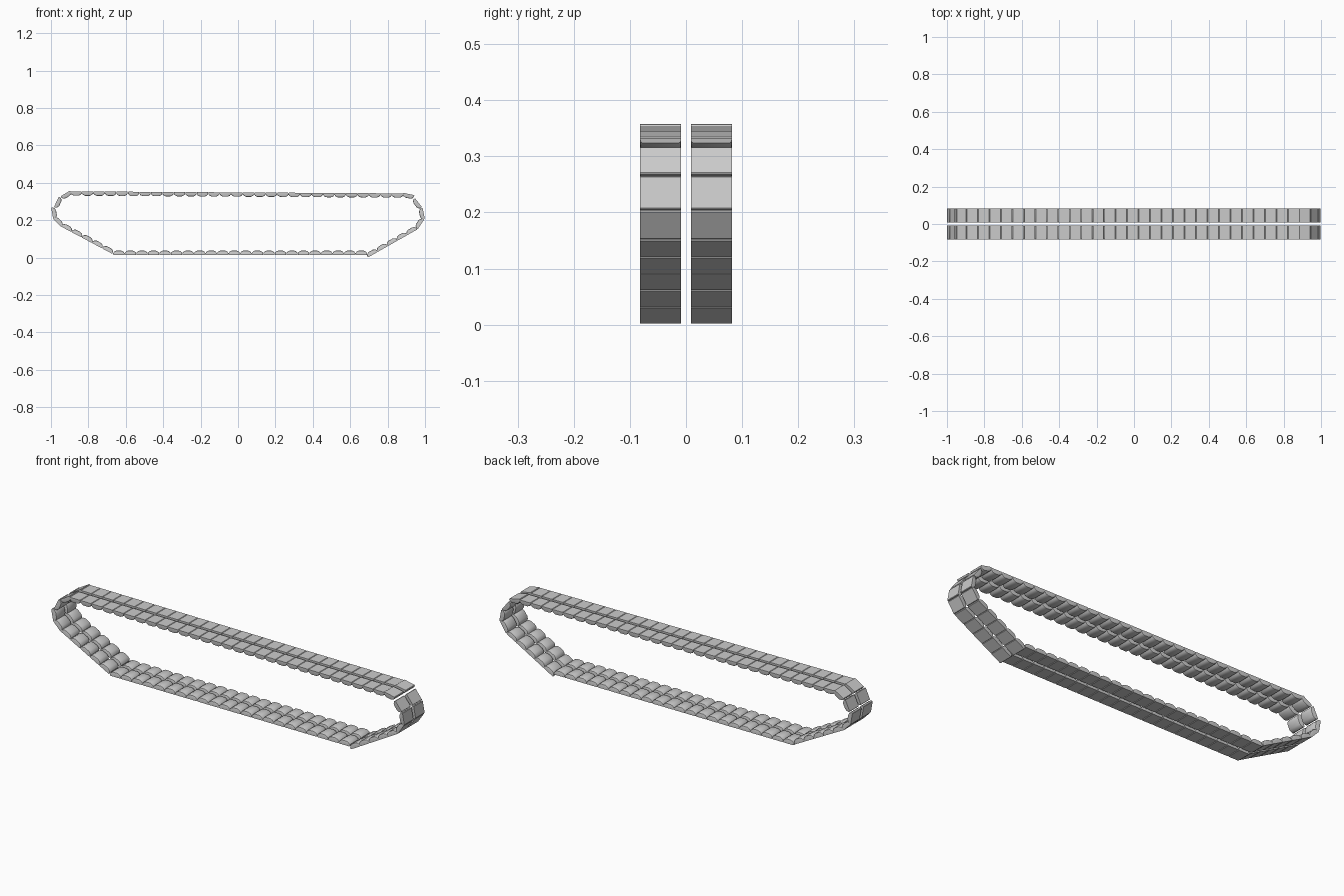
import bpy, bmesh, math
from mathutils import Matrix, Vector

if "Cube" in bpy.data.objects:
    bpy.data.objects.remove(bpy.data.objects["Cube"])

WIDTH, THICK, GAP = 0.0735, 0.023, 0.0085

# Outer-surface runs, counter-clockwise seen from the front:
# (start x, start z, end x, end z, number of links)
RUNS = [
    (-0.668, 0.014, 0.690, 0.014, 22),   # ground run
    (0.695, 0.001, 0.958, 0.150, 5),     # right ramp
    (0.960, 0.150, 0.996, 0.204, 1),     # right end
    (0.999, 0.205, 0.987, 0.266, 1),
    (0.985, 0.268, 0.945, 0.319, 1),
    (0.943, 0.334, 0.884, 0.346, 1),
    (0.884, 0.343, -0.896, 0.354, 29),   # top run
    (-0.896, 0.359, -0.950, 0.327, 1),   # left end
    (-0.958, 0.326, -0.984, 0.270, 1),
    (-0.999, 0.267, -0.988, 0.206, 1),
    (-0.987, 0.206, -0.946, 0.164, 1),
    (-0.946, 0.166, -0.672, 0.020, 5),   # left ramp
]


def make_pad_mesh():
    """One pad: flat outer plate with a crowned inner side."""
    bm = bmesh.new()
    hl = 0.0302
    profile = [(-hl, 0.002), (-hl + 0.002, 0), (hl - 0.002, 0), (hl, 0.002),
               (hl, 0.010), (0.024, 0.018), (0.013, THICK),
               (-0.013, THICK), (-0.024, 0.018), (-hl, 0.010)]
    face = bm.faces.new([bm.verts.new((x, 0, z)) for x, z in profile])
    ext = bmesh.ops.extrude_face_region(bm, geom=[face])
    for v in ext["geom"]:
        if isinstance(v, bmesh.types.BMVert):
            v.co.y += WIDTH
    bmesh.ops.recalc_face_normals(bm, faces=bm.faces[:])
    # soften the inner side edges
    edges = [e for e in bm.edges
             if abs(e.verts[0].co.y - e.verts[1].co.y) < 1e-6
             and min(v.co.z for v in e.verts) > 0.009]
    bmesh.ops.bevel(bm, geom=edges, offset=0.004, segments=2, profile=0.5,
                    affect='EDGES')
    mesh = bpy.data.meshes.new("track_pad")
    bm.to_mesh(mesh)
    bm.free()
    return mesh


# Lay the pads around the loop
pad = make_pad_mesh()
bm = bmesh.new()
for x0, z0, x1, z1, n in RUNS:
    a, b = Vector((x0, 0, z0)), Vector((x1, 0, z1))
    d = (b - a).normalized()
    rot = Matrix.Rotation(-math.atan2(d.z, d.x), 4, 'Y')
    for i in range(n):
        tmp = pad.copy()
        centre = a.lerp(b, (i + 0.5) / n) + Vector((0, GAP, 0))
        tmp.transform(Matrix.Translation(centre) @ rot)
        bm.from_mesh(tmp)
        bpy.data.meshes.remove(tmp)
mesh = bpy.data.meshes.new("track_links")
bm.to_mesh(mesh)
bm.free()
bpy.data.meshes.remove(pad)

track = bpy.data.objects.new("track_links", mesh)
bpy.context.collection.objects.link(track)

# Second row of pads
mirror = track.modifiers.new("second_row", 'MIRROR')
mirror.use_axis = (False, True, False)
mirror.use_mirror_merge = False

bpy.context.view_layer.objects.active = track
track.select_set(True)
bpy.ops.object.shade_smooth_by_angle(angle=math.radians(35))
